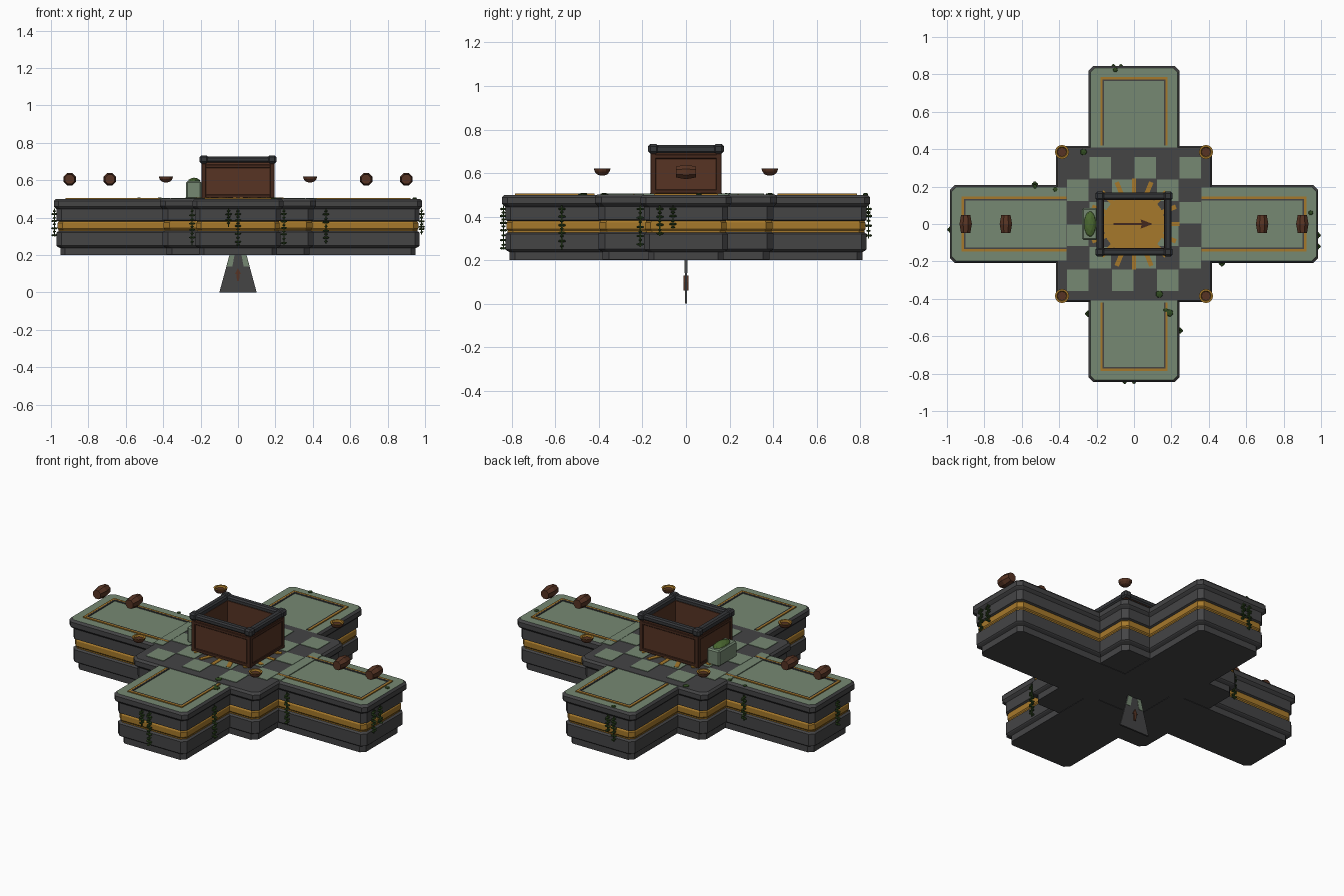
import bpy, bmesh, math, random
from mathutils import Matrix, Vector

if "Cube" in bpy.data.objects:
    bpy.data.objects.remove(bpy.data.objects["Cube"])
random.seed(4)


def material(name, r, g, b):
    m = bpy.data.materials.new(name)
    m.use_nodes = True
    m.diffuse_color = (r, g, b, 1)
    m.node_tree.nodes["Principled BSDF"].inputs["Base Color"].default_value = (r, g, b, 1)
    return m


STONE = material("dark stone", .058, .058, .06)
JADE = material("pale green stone", .18, .25, .17)
GOLD = material("aged gold", .38, .19, .024)
BROWN = material("dark brown wood", .095, .034, .017)
TRIM = material("brown trim", .06, .022, .012)
IRON = material("iron grey", .036, .038, .042)
LEAF = material("dark leaf", .03, .07, .015)
MOSS = material("moss green", .07, .14, .03)


def finish(name, bm, *mats):
    me = bpy.data.meshes.new(name)
    bmesh.ops.recalc_face_normals(bm, faces=bm.faces)
    bm.to_mesh(me)
    bm.free()
    for m in mats:
        me.materials.append(m)
    ob = bpy.data.objects.new(name, me)
    bpy.context.collection.objects.link(ob)
    return ob


def add_box(bm, x0, x1, y0, y1, z0, z1, bevel=0.0):
    c = Vector((x0 + x1, y0 + y1, z0 + z1)) / 2
    mat = Matrix.Translation(c) @ Matrix.Diagonal((x1 - x0, y1 - y0, z1 - z0, 1))
    vs = bmesh.ops.create_cube(bm, size=1, matrix=mat)["verts"]
    if bevel:
        edges = {e for v in vs for e in v.link_edges}
        bmesh.ops.bevel(bm, geom=list(edges), offset=bevel, segments=1, affect='EDGES')


def boxes(name, mat, rows, bevel=0.0):
    bm = bmesh.new()
    for r in rows:
        add_box(bm, *r, bevel)
    return finish(name, bm, mat)


def ring(bm, x0, x1, y0, y1, cut, inset, z):
    x0, x1, y0, y1 = x0 + inset, x1 - inset, y0 + inset, y1 - inset
    pts = [(x0 + cut, y0), (x1 - cut, y0), (x1, y0 + cut), (x1, y1 - cut),
           (x1 - cut, y1), (x0 + cut, y1), (x0, y1 - cut), (x0, y0 + cut)]
    return [bm.verts.new((x, y, z)) for x, y in pts]


# Moulding profile: inset, height, colour slot of the band above it
PROFILE = [(.035, .20, 0), (.035, .237, 0), (.02, .245, 0), (.015, .25, 0), (.015, .32, 0),
           (.026, .328, 1), (.026, .335, 1), (.021, .342, 1), (.021, .372, 1), (.026, .38, 0),
           (.015, .385, 0), (.015, .445, 0), (.004, .455, 0), (0, .46, 0), (0, .488, 0), (.01, .5, 0)]


def platform(name, x0, x1, y0, y1, top_slot, dz=0.0, cut=.025):
    bm = bmesh.new()
    rings = [ring(bm, x0, x1, y0, y1, cut, i, z + dz) for i, z, _ in PROFILE]
    for (lo, hi), (_, _, slot) in zip(zip(rings, rings[1:]), PROFILE):
        for k in range(8):
            n = (k + 1) % 8
            bm.faces.new((lo[k], lo[n], hi[n], hi[k])).material_index = slot
    bm.faces.new(rings[0][::-1])
    bm.faces.new(rings[-1]).material_index = top_slot
    return finish(name, bm, STONE, GOLD, JADE)


platform("left_arm", .1, .985, -.208, .208, 2)
platform("right_arm", -.985, -.1, -.208, .208, 2)
platform("front_arm", -.243, .243, -.845, -.1, 2)
platform("back_arm", -.243, .243, .1, .845, 2)
platform("centre_block", -.418, .418, -.418, .418, 0, .002, .03)

# Pale strips carrying the side arms up to the floor tiles
boxes("arm_thresholds", JADE, [(s * .39 - .03, s * .39 + .03, -.196, .196, .495, .505) for s in (-1, 1)])

# Checker floor
T = .12
boxes("checker_tiles", JADE, [(-.36 + i * T + .002, -.36 + (i + 1) * T - .002,
                               -.36 + j * T + .002, -.36 + (j + 1) * T - .002, .497, .505)
                              for i in range(6) for j in range(6) if (i + j) % 2 == 0])


# Inlaid three-sided borders on each arm
def border(name, mat, w, off, h):
    rows = []
    for s in (-1, 1):
        for half, end, start, axis in ((.146, .922, .36, 0), (.18, .785, .42, 1)):
            half, end = half - off, end - off
            spans = [((start, end), (half - w, half)), ((start, end), (-half, w - half)),
                     ((end - w, end), (-half, half))]
            for a, b in spans:
                a = sorted((a[0] * s, a[1] * s))
                pair = (a, b) if axis == 0 else (b, a)
                rows.append((*pair[0], *pair[1], .497, h))
    boxes(name, mat, rows)


border("gold_border", GOLD, .012, 0, .506)
border("dark_border", STONE, .008, .012, .5055)

# Sun inlay: disc and rays
bm = bmesh.new()
bmesh.ops.create_cone(bm, cap_ends=True, segments=24, radius1=.165, radius2=.165, depth=.008,
                      matrix=Matrix.Translation((0, 0, .504)))
for k in range(16):
    m = Matrix.Rotation(k * math.pi / 8, 4, 'Z') @ Matrix.Translation((.2, 0, .5035)) @ \
        Matrix.Diagonal((.085, .024, .007, 1))
    bmesh.ops.create_cube(bm, size=1, matrix=m)
finish("sun_inlay", bm, GOLD)


def extrude_poly(name, mat, pts, matrix, depth):
    bm = bmesh.new()
    f = bm.faces.new([bm.verts.new((x, y, -depth / 2)) for x, y in pts])
    top = bmesh.ops.extrude_face_region(bm, geom=[f])["geom"]
    bmesh.ops.translate(bm, vec=(0, 0, depth), verts=[v for v in top if isinstance(v, bmesh.types.BMVert)])
    bm.transform(matrix)
    return finish(name, bm, mat)


# Pointer on the sun inlay
extrude_poly("pointer", TRIM, [(-.11, -.006), (.04, -.006), (.035, -.025), (.1, 0), (.035, .025),
                               (.04, .006), (-.11, .006)], Matrix.Translation((0, 0, .512)), .008)

# Hanging blade under the middle
UP = Matrix.Rotation(math.pi / 2, 4, 'X')
extrude_poly("hanging_blade", STONE, [(-.1, 0), (.1, 0), (.045, .202), (-.045, .202)], UP, .01)
for s, side in ((1, "left"), (-1, "right")):
    extrude_poly(side + "_blade_inlay", JADE, [(s * .06, .14), (s * .044, .202), (s * .018, .202),
                                              (s * .03, .14)], UP, .014)
extrude_poly("blade_ornament", BROWN, [(-.006, .06), (.006, .06), (.008, .1), (.015, .1), (0, .13),
                                       (-.015, .1), (-.008, .1)], UP, .022)

# Open chest: walls, trim and rim beams
X, Y, W = .19, .158, .03
walls, trim, beams = [], [], []
for s in (-1, 1):
    a, b = sorted((s * X, s * (X - W)))
    c, d = sorted((s * Y, s * (Y - W)))
    walls += [(a, b, -Y, Y, .5, .7), (-X + W, X - W, c, d, .5, .7)]
    for z in (.505, .665):
        trim += [(-X, X, *sorted((s * Y, s * (Y + .005))), z, z + .02),
                 (*sorted((s * X, s * (X + .005))), -Y, Y, z, z + .02)]
    for t in (-1, 1):
        trim.append((*sorted((s * (X - .02), s * (X + .006))), *sorted((t * (Y - .02), t * (Y + .006))), .5, .69))
    beams += [(*sorted((s * .162, s * .2)), -.165, .165, .692, .728),
              (-.195, .195, *sorted((s * .13, s * .168)), .694, .726)]
boxes("chest_walls", BROWN, walls)
boxes("chest_trim", TRIM, trim, .003)
boxes("chest_rim", IRON, beams, .008)
boxes("chest_rim_corners", IRON, [(s * .182 - .024, s * .182 + .024, t * .15 - .024, t * .15 + .024, .69, .733)
                                  for s in (-1, 1) for t in (-1, 1)], .01)

# Planter beside the chest
boxes("planter", JADE, [(-.278, -.196, -.085, .085, .5, .595)], .008)
bm = bmesh.new()
bmesh.ops.create_icosphere(bm, subdivisions=2, radius=1, matrix=Matrix.Translation((-.235, 0, .59)) @
                           Matrix.Diagonal((.034, .072, .024, 1)))
finish("planter_moss", bm, MOSS)

# Floating corner bowls
bowl = [(.008, .588), (.024, .594), (.034, .606), (.038, .62), (.028, .62), (.024, .61)]
for s in (-1, 1):
    for t in (-1, 1):
        bm = bmesh.new()
        rows = [[bm.verts.new((s * .385 + r * math.cos(a * math.pi / 6), t * .385 + r * math.sin(a * math.pi / 6), z))
                 for a in range(12)] for r, z in bowl]
        for i in range(len(rows) - 1):
            for k in range(12):
                n = (k + 1) % 12
                f = bm.faces.new((rows[i][k], rows[i][n], rows[i + 1][n], rows[i + 1][k]))
                f.material_index = 1 if i >= 3 else 0
        bm.faces.new(rows[0][::-1])
        bm.faces.new(rows[-1])
        finish(("back" if t > 0 else "front") + ("_left" if s > 0 else "_right") + "_bowl", bm, BROWN, GOLD)

# Floating kegs above the side arms
for x in (-.9, -.685, .685, .9):
    bm = bmesh.new()
    for s in (-1, 1):
        bmesh.ops.create_cone(bm, cap_ends=True, segments=8, radius1=.036, radius2=.027, depth=.047,
                              matrix=Matrix.Translation((x, s * .0235, .605)) @
                              Matrix.Rotation(-s * math.pi / 2, 4, 'X') @ Matrix.Rotation(math.pi / 8, 4, 'Z') )
    finish("keg", bm, BROWN)


# Vines hanging down the walls
def vine(x, y, low, high=.45):
    bm = bmesh.new()
    add_box(bm, x - .003, x + .003, y - .003, y + .003, low, high)
    z, k = high - .015, 0
    while z > low:
        for s in (-1, 1):
            d = Vector((s, 0, 0)) if k % 2 else Vector((0, s, 0))
            m = Matrix.Translation(Vector((x, y, z)) + d * .008) @ Matrix.Diagonal((.01, .01, .006, 1))
            bmesh.ops.create_icosphere(bm, subdivisions=1, radius=1, matrix=m)
        z -= random.uniform(.014, .024)
        k += 1
    finish("vine", bm, LEAF)


for spot in ((0, -.838, .25), (-.05, -.838, .35), (-.245, -.48, .25), (.245, -.57, .25), (.47, -.21, .26),
             (.982, -.06, .35), (.982, -.12, .31), (-.982, -.03, .3), (-.53, .212, .3),
             (-.11, .838, .3), (-.07, .838, .35), (.243, -.2, .23)):
    vine(*spot)

# Moss tufts on the floor
bm = bmesh.new()
for x, y, r in ((-.1, .825, .014), (-.27, .385, .02), (-.42, .185, .014), (.945, .06, .014),
                (.135, -.375, .022), (.19, -.475, .022), (.17, -.46, .014), (-.53, .2, .012)):
    bmesh.ops.create_icosphere(bm, subdivisions=1, radius=1, matrix=Matrix.Translation((x, y, .503)) @
                               Matrix.Diagonal((r, r, .006, 1)))
finish("moss_tufts", bm, LEAF)
